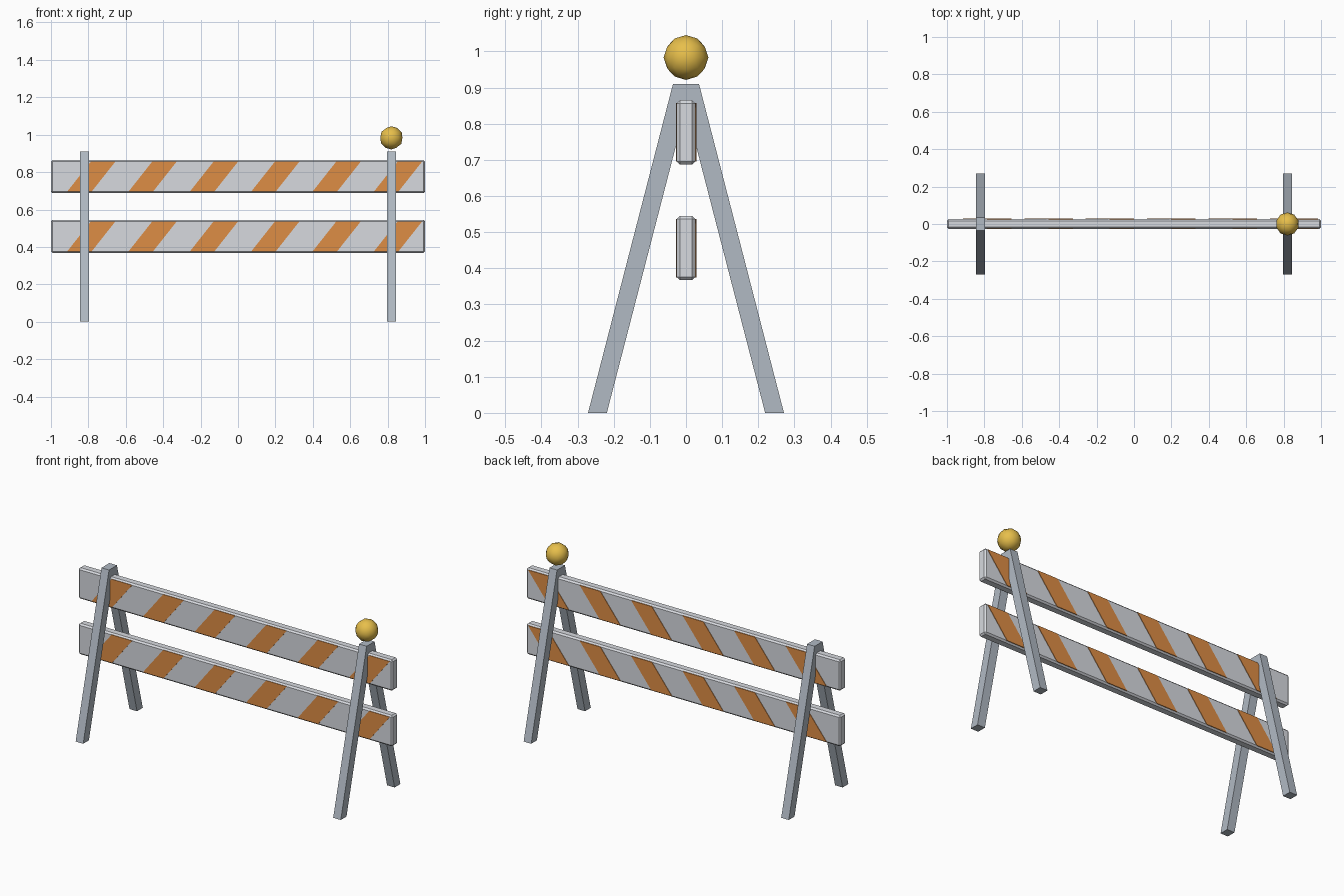
import bpy, bmesh
from mathutils import Vector

cube = bpy.data.objects.get("Cube")
if cube:
    bpy.data.objects.remove(cube, do_unlink=True)


def make_material(name, rgb):
    mat = bpy.data.materials.new(name)
    mat.use_nodes = True
    color = (*rgb, 1.0)
    mat.diffuse_color = color
    mat.node_tree.nodes["Principled BSDF"].inputs["Base Color"].default_value = color
    return mat


WHITE = make_material("board white", (0.68, 0.70, 0.74))
GREY = make_material("leg grey", (0.44, 0.49, 0.55))
ORANGE = make_material("stripe orange", (0.73, 0.27, 0.06))
YELLOW = make_material("lamp yellow", (0.80, 0.52, 0.07))


def add_object(name, bm, mat):
    bmesh.ops.recalc_face_normals(bm, faces=bm.faces)
    mesh = bpy.data.meshes.new(name)
    bm.to_mesh(mesh)
    bm.free()
    mesh.materials.append(mat)
    obj = bpy.data.objects.new(name, mesh)
    bpy.context.collection.objects.link(obj)
    return obj


def add_prism(bm, points, offset):
    """Extrude a closed outline along the offset vector."""
    face = bm.faces.new([bm.verts.new(p) for p in points])
    result = bmesh.ops.extrude_face_region(bm, geom=[face], use_keep_orig=True)
    moved = [g for g in result["geom"] if isinstance(g, bmesh.types.BMVert)]
    bmesh.ops.translate(bm, verts=moved, vec=offset)


LEG_X = 0.82
LEG_WIDTH = 0.048
BOARD_DEPTH = 0.026
BOARD_HALF = 0.089
STRIPE_HALF = 0.081

# A-frame legs
half_profile = [(0.036, 0.91), (0.271, 0), (0.219, 0)]
outline = half_profile + [(0, 0.846)] + [(-y, z) for y, z in reversed(half_profile)]
for side, x in (("left", LEG_X), ("right", -LEG_X)):
    bm = bmesh.new()
    add_prism(bm, [(x - LEG_WIDTH / 2, y, z) for y, z in outline],
              Vector((LEG_WIDTH, 0, 0)))
    add_object(side + "_legs", bm, GREY)

for level, z in (("upper", 0.776), ("lower", 0.456)):
    # Board with chamfered edges
    bm = bmesh.new()
    bmesh.ops.create_cube(bm, size=2)
    bmesh.ops.scale(bm, verts=bm.verts, vec=(1, BOARD_DEPTH, BOARD_HALF))
    bmesh.ops.translate(bm, verts=bm.verts, vec=(0, 0, z))
    board = add_object(level + "_board", bm, WHITE)
    bevel = board.modifiers.new("chamfer", 'BEVEL')
    bevel.width = 0.009
    bevel.segments = 1

    # Slanted stripe plates on the front and back
    for face, sign, thick in (("front", -1, 0.0015), ("back", 1, 0.003)):
        bm = bmesh.new()
        for i in range(6):
            x = -0.914 + 0.328 * i
            low, high = z - STRIPE_HALF, z + STRIPE_HALF
            y = sign * (BOARD_DEPTH - 0.002)
            corners = [(x, y, low), (x + 0.131, y, low),
                       (x + 0.259, y, high), (x + 0.128, y, high)]
            add_prism(bm, corners, Vector((0, sign * (thick + 0.002), 0)))
        add_object(f"{level}_{face}_stripes", bm, ORANGE)

# Warning lamp
bm = bmesh.new()
bmesh.ops.create_icosphere(bm, subdivisions=2, radius=0.062)
bmesh.ops.translate(bm, verts=bm.verts, vec=(LEG_X, 0, 0.983))
for f in bm.faces:
    f.smooth = True
add_object("warning_lamp", bm, YELLOW)
